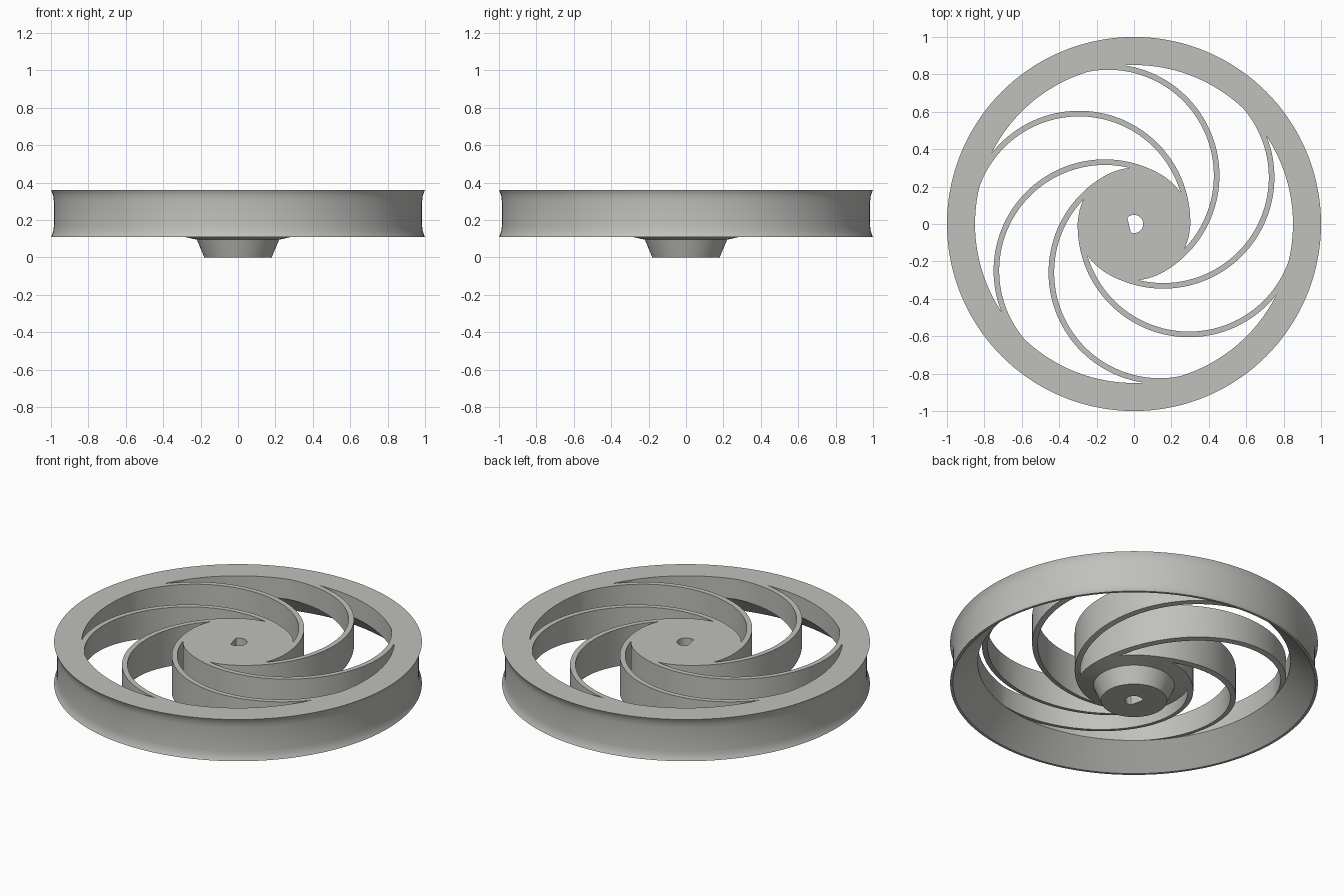
import bpy, bmesh, math
from mathutils import Matrix, Vector

if "Cube" in bpy.data.objects:
    bpy.data.objects.remove(bpy.data.objects["Cube"])

RIM_IN, HUB_R = 0.85, 0.30              # inner rim radius, hub radius
OFFSET, ARC_OUT, ARC_IN = 0.294, 0.595, 0.565   # spoke arc centre distance, edge radii
FIRST = math.radians(118)               # direction of the first spoke arc centre
COUNT = 6


def finish(bm, name):
    bmesh.ops.recalc_face_normals(bm, faces=bm.faces)
    mesh = bpy.data.meshes.new(name)
    bm.to_mesh(mesh)
    bm.free()
    obj = bpy.data.objects.new(name, mesh)
    bpy.context.collection.objects.link(obj)
    return obj


def prism(bm, outline, z0=-0.2, z1=0.6):
    low = [bm.verts.new((p.x, p.y, z0)) for p in outline]
    high = [bm.verts.new((p.x, p.y, z1)) for p in outline]
    bm.faces.new(low)
    bm.faces.new(high)
    n = len(outline)
    for i in range(n):
        j = (i + 1) % n
        bm.faces.new((low[i], low[j], high[j], high[i]))


def arc(centre, radius, a, b, n):
    return [centre + radius * Vector((math.cos(a + (b - a) * i / n), math.sin(a + (b - a) * i / n)))
            for i in range(n + 1)]


def crossing(radius, ring):
    """Angle, measured from the arc centre's direction, where a spoke edge meets a ring."""
    return math.acos((ring ** 2 - OFFSET ** 2 - radius ** 2) / (2 * OFFSET * radius))


def angle_of(p):
    return math.atan2(p.y, p.x)


# Wheel body: turned profile with concave tread and conical underside
profile = [(0, 0), (0.18, 0), (0.22, 0.095), (RIM_IN, 0.24), (0.985, 0.11), (1, 0.11),
           (0.994, 0.122), (0.988, 0.14), (0.985, 0.165), (0.984, 0.235), (0.985, 0.305),
           (0.988, 0.33), (0.994, 0.348), (1, 0.36), (0, 0.36)]
bm = bmesh.new()
verts = [bm.verts.new((r, 0, z)) for r, z in profile]
edges = [bm.edges.new(pair) for pair in zip(verts, verts[1:])]
bmesh.ops.spin(bm, geom=verts + edges, cent=(0, 0, 0), axis=(0, 0, 1),
               angle=math.tau, steps=144, use_duplicate=False)
bmesh.ops.remove_doubles(bm, verts=bm.verts, dist=1e-5)
top = [f for f in bm.faces if f.calc_center_median().z > 0.3599]
bmesh.ops.dissolve_faces(bm, faces=top)
wheel = finish(bm, "spoked_wheel")

# Slot between one spoke's outer edge and the next spoke's inner edge
step = math.tau / COUNT
c1 = OFFSET * Vector((math.cos(FIRST), math.sin(FIRST)))
c2 = OFFSET * Vector((math.cos(FIRST - step), math.sin(FIRST - step)))
outer = arc(c1, ARC_OUT, FIRST - crossing(ARC_OUT, RIM_IN), FIRST - math.pi, 48)
inner = arc(c2, ARC_IN, FIRST - step - crossing(ARC_IN, HUB_R),
            FIRST - step - crossing(ARC_IN, RIM_IN), 48)
hub = arc(Vector((0, 0)), HUB_R, angle_of(outer[-1]), angle_of(inner[0]), 8)
rim = arc(Vector((0, 0)), RIM_IN, angle_of(inner[-1]), angle_of(outer[0]), 20)
slot = outer + hub[1:-1] + inner + rim[1:-1]

bm = bmesh.new()
for k in range(COUNT):
    turn = Matrix.Rotation(k * step, 2)
    prism(bm, [turn @ p for p in slot])

# Axle hole with one slanted flat
flat_a, flat_b = math.radians(137), math.radians(-110)
prism(bm, arc(Vector((0, 0)), 0.049, flat_b, flat_a, 32))
cutter = finish(bm, "slot_cutter")
cutter.hide_render = True

# Cut the slots and hole
mod = wheel.modifiers.new("cut", 'BOOLEAN')
mod.operation = 'DIFFERENCE'
mod.solver = 'EXACT'
mod.object = cutter
bpy.context.view_layer.objects.active = wheel
wheel.select_set(True)
bpy.ops.object.modifier_apply(modifier=mod.name)
bpy.data.objects.remove(cutter)

# Colour and shading
grey = bpy.data.materials.new("warm_grey")
grey.diffuse_color = (0.53, 0.53, 0.505, 1)
grey.use_nodes = True
grey.node_tree.nodes["Principled BSDF"].inputs["Base Color"].default_value = grey.diffuse_color
wheel.data.materials.clear()
wheel.data.materials.append(grey)
for poly in wheel.data.polygons:
    poly.material_index = 0
bpy.ops.object.shade_smooth_by_angle(angle=math.radians(25))
